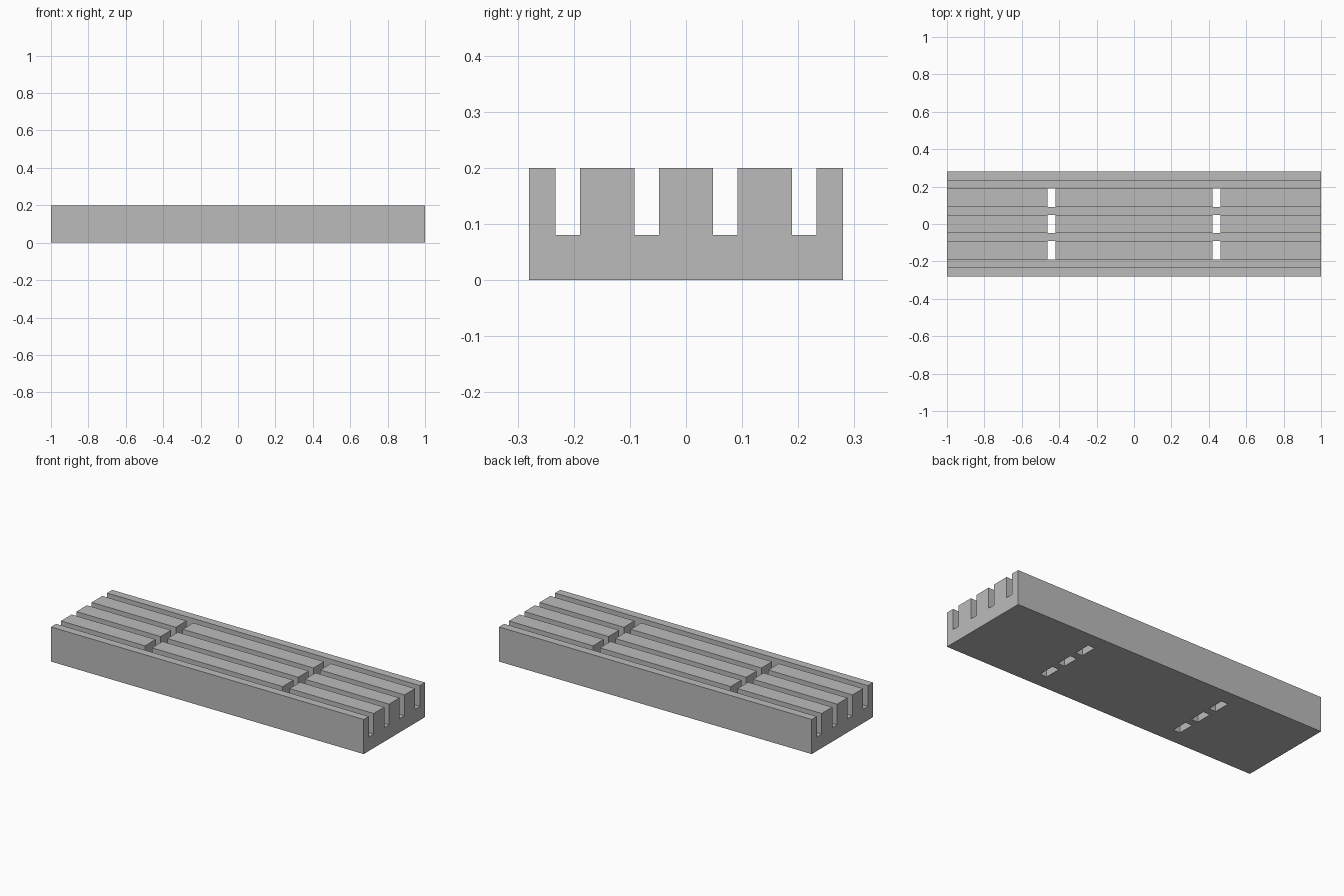
import bpy
import bmesh

cube = bpy.data.objects.get("Cube")
if cube:
    bpy.data.objects.remove(cube, do_unlink=True)

# Grey material for the whole slab
grey = bpy.data.materials.new("plain_grey")
grey.use_nodes = True
colour = (0.5, 0.5, 0.5, 1)
grey.diffuse_color = colour
grey.node_tree.nodes["Principled BSDF"].inputs["Base Color"].default_value = colour

LENGTH, HALF_WIDTH, HEIGHT, FLOOR = 2.0, 0.28, 0.2, 0.08
SLOT_X, SLOT_W = 0.44, 0.043

# Cross-section: grooves lie between the ridges
half = [0.048, 0.092, 0.189, 0.233, HALF_WIDTH]
ys = [-y for y in reversed(half)] + half
xs = [-LENGTH / 2] + [s * SLOT_X + d * SLOT_W / 2 for s in (-1, 1) for d in (-1, 1)] + [LENGTH / 2]
zs = [0, FLOOR, HEIGHT]
sizes = (len(xs) - 1, len(ys) - 1, len(zs) - 1)


def solid(c):
    """Grooves remove the upper layer; slots pierce the three inner ridges."""
    i, j, k = c
    if any(not 0 <= a < n for a, n in zip(c, sizes)):
        return False
    groove = j % 2 == 1
    inner_ridge = j in (2, 4, 6)
    slot = i in (1, 3)
    return not (groove and k == 1) and not (slot and inner_ridge)


# Skin the solid cells with shared vertices
bm = bmesh.new()
verts = {}


def vert(c):
    if c not in verts:
        verts[c] = bm.verts.new((xs[c[0]], ys[c[1]], zs[c[2]]))
    return verts[c]


for i in range(sizes[0]):
    for j in range(sizes[1]):
        for k in range(sizes[2]):
            cell = (i, j, k)
            if not solid(cell):
                continue
            for axis in range(3):
                u, v = (axis + 1) % 3, (axis + 2) % 3
                for side in (0, 1):
                    near = list(cell)
                    near[axis] += 2 * side - 1
                    if solid(tuple(near)):
                        continue
                    ring = []
                    for du, dv in ((0, 0), (1, 0), (1, 1), (0, 1)):
                        p = list(cell)
                        p[axis] += side
                        p[u] += du
                        p[v] += dv
                        ring.append(vert(tuple(p)))
                    bm.faces.new(ring if side else ring[::-1])

# Merge coplanar cells into clean flat faces
bmesh.ops.dissolve_limit(bm, angle_limit=0.01, verts=bm.verts[:], edges=bm.edges[:])
mesh = bpy.data.meshes.new("grooved_slab")
bm.to_mesh(mesh)
bm.free()
mesh.materials.append(grey)
slab = bpy.data.objects.new("grooved_slab", mesh)
bpy.context.collection.objects.link(slab)
